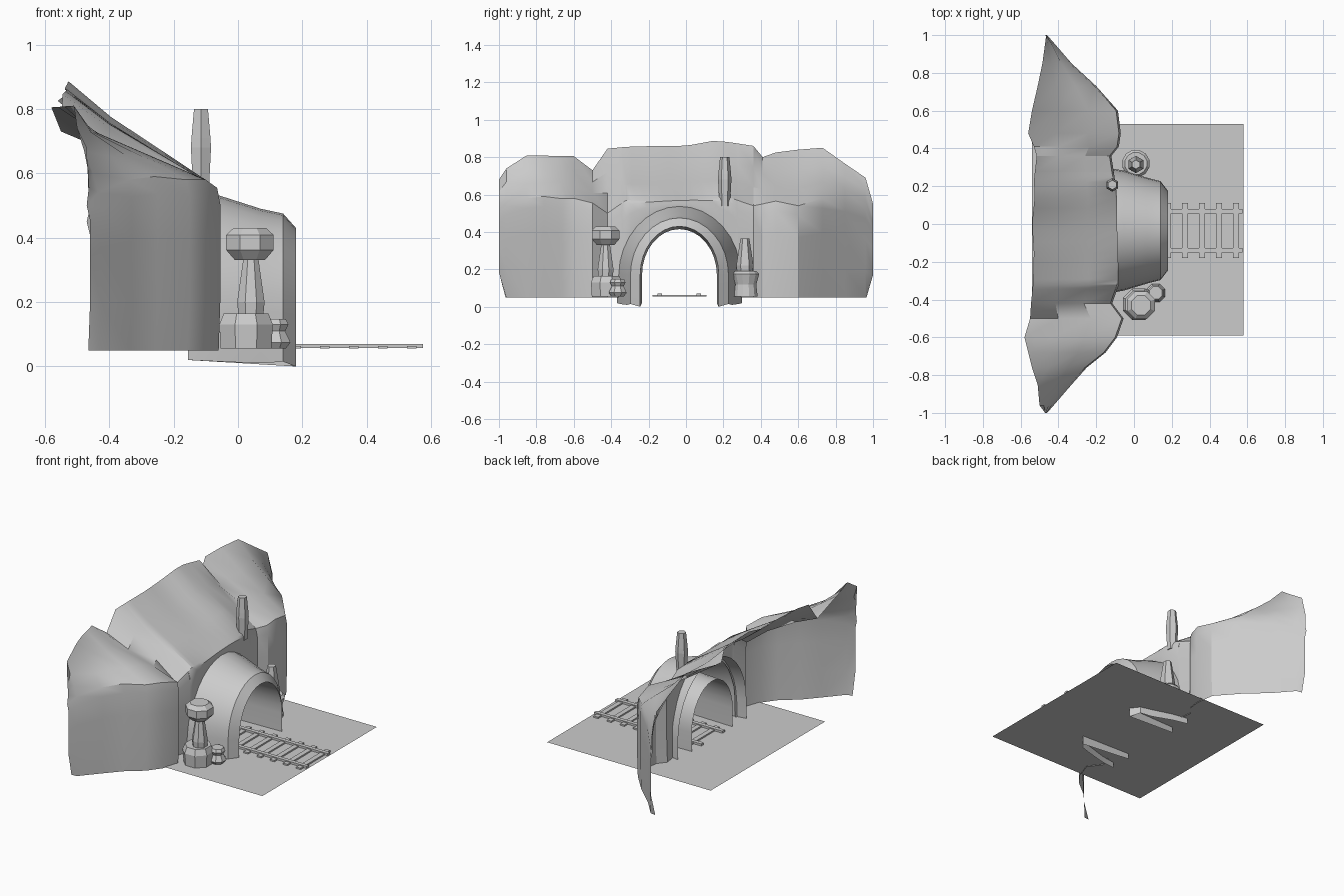
import bpy, math
from math import sin, cos, pi

if "Cube" in bpy.data.objects:
    bpy.data.objects.remove(bpy.data.objects["Cube"])

def make(name, verts, faces, smooth=None):
    me = bpy.data.meshes.new(name)
    me.from_pydata(verts, [], faces)
    ob = bpy.data.objects.new(name, me)
    bpy.context.collection.objects.link(ob)
    if smooth:
        bpy.ops.object.select_all(action='DESELECT')
        bpy.context.view_layer.objects.active = ob
        ob.select_set(True)
        bpy.ops.object.shade_smooth_by_angle(angle=math.radians(smooth))
    return ob

def loft(name, rows, smooth=None):
    """Skin a list of equally long point rows as an open sheet."""
    n = len(rows[0])
    faces = [(j*n+i, j*n+i+1, (j+1)*n+i+1, (j+1)*n+i)
             for j in range(len(rows)-1) for i in range(n-1)]
    return make(name, [p for r in rows for p in r], faces, smooth)

def turned(name, x, y, profile, sides, turn=0.5):
    """Low-poly turned solid from (radius, z) pairs."""
    verts = [(x + r*cos(2*pi*(i+turn)/sides), y + r*sin(2*pi*(i+turn)/sides), z)
             for r, z in profile for i in range(sides)]
    faces = [(j*sides+i, j*sides+(i+1) % sides, (j+1)*sides+(i+1) % sides, (j+1)*sides+i)
             for j in range(len(profile)-1) for i in range(sides)]
    faces.append(tuple(reversed(range(sides))))
    faces.append(tuple(range(len(verts)-sides, len(verts))))
    return make(name, verts, faces)

def box(name, x0, x1, y0, y1, z0, z1):
    v = [(x, y, z) for z in (z0, z1) for x, y in ((x0, y0), (x1, y0), (x1, y1), (x0, y1))]
    return make(name, v, [(3, 2, 1, 0), (4, 5, 6, 7), (0, 1, 5, 4), (1, 2, 6, 5),
                          (2, 3, 7, 6), (3, 0, 4, 7)])

G = 0.055      # ground level
CY = -0.035    # tunnel centre line

# ground sheet
make("ground", [(-.54, -.59, G), (.58, -.59, G), (.58, .53, G), (-.54, .53, G)], [(0, 1, 2, 3)])

# cliff columns: y, wall x, wall top z, crest x, crest z
cols = [(-1, -.46, .5, -.47, .68), (-.96, -.425, .54, -.5, .74), (-.85, -.33, .58, -.51, .81),
        (-.76, -.25, .59, -.54, .808), (-.68, -.15, .58, -.56, .806), (-.6, -.09, .58, -.58, .805),
        (-.5, -.055, .555, -.55, .73), (-.42, -.115, .5, -.545, .845), (-.32, -.08, .57, -.535, .855),
        (-.15, -.085, .57, -.53, .86), (0, -.09, .575, -.54, .86), (.15, -.09, .58, -.525, .888),
        (.23, -.1, .585, -.53, .88), (.36, -.12, .54, -.515, .86), (.41, -.08, .55, -.53, .8),
        (.48, -.07, .565, -.56, .825), (.6, -.085, .54, -.54, .84), (.73, -.2, .58, -.51, .85),
        (.85, -.33, .56, -.485, .765), (.96, -.425, .52, -.47, .69), (1, -.46, .45, -.465, .55)]

def column_at(y):
    for a, b in zip(cols, cols[1:]):
        if a[0] <= y <= b[0]:
            t = (y-a[0])/(b[0]-a[0])
            return [p+(q-p)*t for p, q in zip(a, b)]

# columns beside and over the tunnel mouth, whose base follows the arch
W = .31
columns = [(c, .05) for c in cols if abs(c[0]-CY) > W + .005]
columns += [(column_at(CY-W), .05), (column_at(CY+W), .05)]
for k in range(17):
    a = pi*k/16
    off = -1e-4*cos(a)
    columns.append((column_at(CY - W*cos(a) - off), .18 + .34*sin(a)))
columns.sort(key=lambda c: c[0][0])

strips = []
for (y, xw, zb, xt, zt), base in columns:
    yb = y*.965 if abs(y) > .98 else y
    h = zb - base
    strips.append([(xw-.005, yb, base), (xw, y, base+h*.3), (xw, y, base+h*.65),
                   (xw, y, base+h*.9), (xw-.01, y, zb),
                   (xw+(xt-xw)*.35, y, zb+(zt-zb)*.31), (xw+(xt-xw)*.7, y, zb+(zt-zb)*.64),
                   (xt, y, zt)])
loft("cliff", list(reversed(strips)), 30)

# tunnel arch: flared outer shell, chamfered mouth, inner lining
def arch(x, w, h, z0):
    pts = [(x, CY-w, z0)]
    pts += [(x, CY - w*cos(pi*k/16), .17 + (h-.17)*sin(pi*k/16)) for k in range(17)]
    return pts + [(x, CY+w, z0)]
loft("tunnel_arch", [arch(*s) for s in (
    (-.155, .335, .55, .02), (-.055, .318, .53, .015), (.07, .28, .49, .01),
    (.14, .262, .475, .015), (.18, .21, .43, 0), (-.155, .2, .415, .02))], 30)

# railway track
for y in (-.14, .067):
    box("rail", -.16, .575, y-.012, y+.012, G+.002, .07)
for i in range(8):
    x = .54 - .09*i
    box("sleeper", x-.015, x+.015, -.18, .11, G, .064)

# left lamp-like stone figure with rocks
turned("left_rock_base", .025, -.425, [(.085, G), (.09, .13), (.075, .165)], 8)
turned("left_pillar", .04, -.43, [(.042, .16), (.046, .2), (.026, .33)], 8)
turned("left_head", .037, -.43, [(.05, .33), (.08, .362), (.08, .408), (.055, .43)], 8)
turned("small_rock", .115, -.365, [(.036, G), (.052, .075), (.034, .11), (.045, .13), (.036, .148)], 8)

# right stone stand with spike
turned("right_stand", .01, .32, [(.065, G), (.058, .12), (.074, .175), (.06, .19)], 12)
turned("right_spike", .01, .315, [(.042, .185), (.046, .22), (.024, .365)], 6)

# post standing above the tunnel
turned("top_post", -.115, .207, [(.028, .54), (.036, .68), (.034, .71), (.025, .8)], 6)
